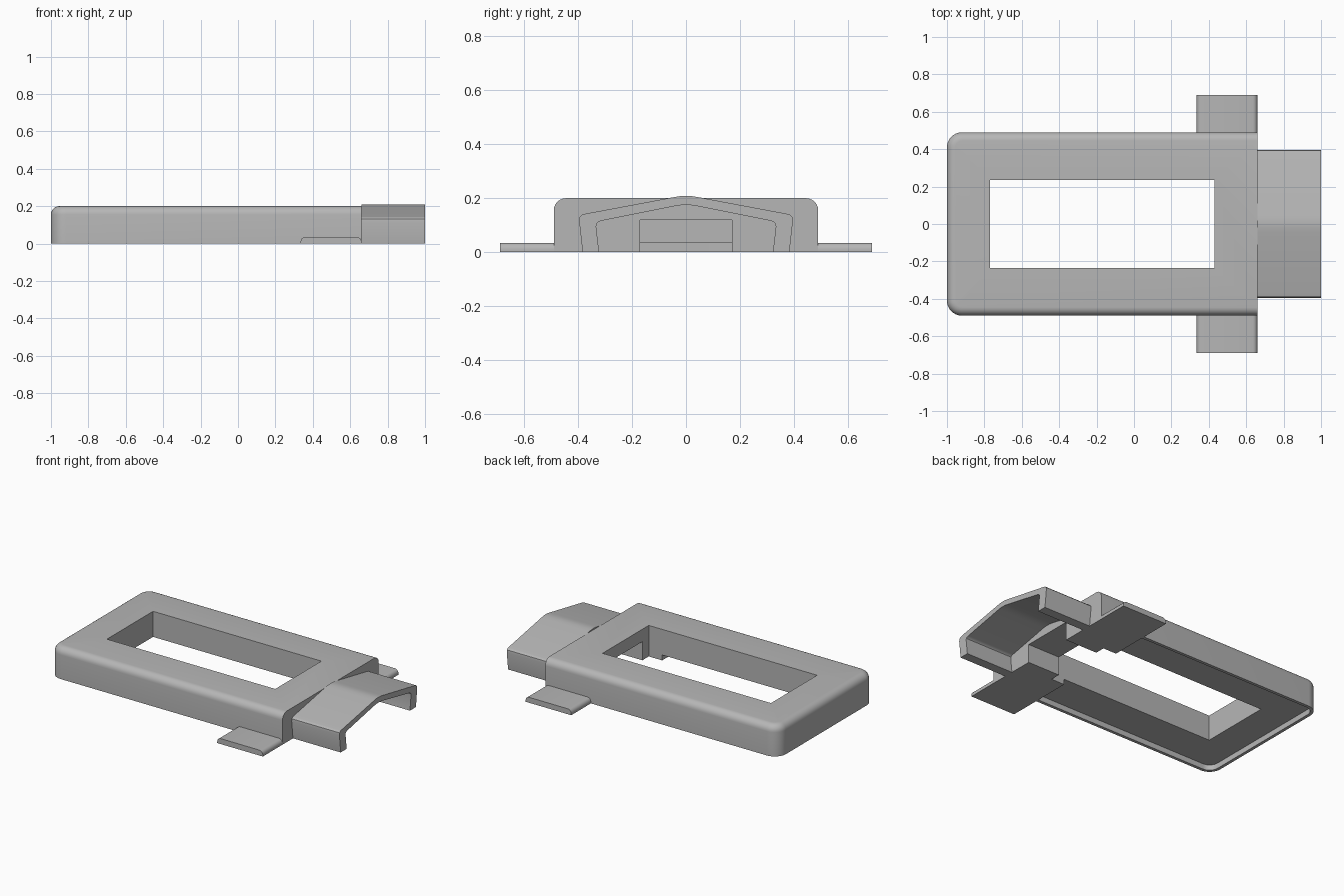
import bpy, bmesh, math
from mathutils import Vector

cube = bpy.data.objects.get("Cube")
if cube:
    bpy.data.objects.remove(cube, do_unlink=True)

GREY = (0.47, 0.47, 0.47, 1)
grey = bpy.data.materials.new("plain grey")
grey.use_nodes = True
grey.diffuse_color = GREY
grey.node_tree.nodes["Principled BSDF"].inputs["Base Color"].default_value = GREY


def add_object(name, bm):
    bmesh.ops.recalc_face_normals(bm, faces=bm.faces)
    mesh = bpy.data.meshes.new(name)
    bm.to_mesh(mesh)
    bm.free()
    mesh.materials.append(grey)
    ob = bpy.data.objects.new(name, mesh)
    bpy.context.collection.objects.link(ob)
    return ob


def box_mesh(low, high):
    bm = bmesh.new()
    bmesh.ops.create_cube(bm, size=1)
    for v in bm.verts:
        v.co = Vector([(a + b) / 2 + c * (b - a) for a, b, c in zip(low, high, v.co)])
    return bm


def round_edges(bm, rule, radius, segments=6):
    """Bevel the edges whose two end points both satisfy the rule."""
    edges = [e for e in bm.edges if all(rule(v.co) for v in e.verts)]
    bmesh.ops.bevel(bm, geom=edges, offset=radius, segments=segments,
                    profile=0.5, affect='EDGES')


def round_uprights(bm, x, radius):
    edges = [e for e in bm.edges
             if all(abs(v.co.x - x) < 1e-4 for v in e.verts)
             and abs(e.verts[0].co.z - e.verts[1].co.z) > 0.01]
    bmesh.ops.bevel(bm, geom=edges, offset=radius, segments=8,
                    profile=0.5, affect='EDGES')


def cut(target, name, bm):
    cutter = add_object(name, bm)
    cutter.hide_render = True
    mod = target.modifiers.new(name, 'BOOLEAN')
    mod.operation = 'DIFFERENCE'
    mod.solver = 'EXACT'
    mod.object = cutter
    bpy.context.view_layer.objects.active = target
    bpy.ops.object.modifier_apply(modifier=name)
    bpy.data.objects.remove(cutter, do_unlink=True)


def smooth(ob):
    bpy.ops.object.select_all(action='DESELECT')
    ob.select_set(True)
    bpy.context.view_layer.objects.active = ob
    bpy.ops.object.shade_smooth_by_angle(angle=math.radians(30))


END = 0.66      # flat end of the frame, where the hood joins
TAB_X = 0.335   # inner end of the side tabs
PLATE = 0.035   # tab thickness and depth of the underside recess

# Frame body, rounded on the closed end and along the top
bm = box_mesh((-1, -0.49, 0), (END, 0.49, 0.2))
round_uprights(bm, -1, 0.08)
top_edges = [e for e in bm.edges
             if all(v.co.z > 0.199 for v in e.verts)
             and not all(v.co.x > END - 0.001 for v in e.verts)]
bmesh.ops.bevel(bm, geom=top_edges, offset=0.045, segments=6,
                profile=0.5, affect='EDGES')
body = add_object("frame_body", bm)

# Window, thin-rimmed underside recess and cable channel
cut(body, "window_cutter", box_mesh((-0.77, -0.235, -0.1), (0.43, 0.235, 0.4)))
bm = box_mesh((-0.98, -0.47, -0.1), (TAB_X, 0.47, PLATE))
round_uprights(bm, -0.98, 0.06)
cut(body, "recess_cutter", bm)
cut(body, "channel_cutter", box_mesh((0.4, -0.17, -0.1), (0.8, 0.17, 0.12)))
smooth(body)

# Side tabs with rounded upper edges
for side, name in ((1, "left_tab"), (-1, "right_tab")):
    y0, y1 = sorted((side * 0.48, side * 0.69))
    bm = box_mesh((TAB_X, y0, 0), (END, y1, PLATE))
    for x in (TAB_X, END):
        round_edges(bm, lambda c: abs(c.x - x) < 1e-4 and c.z > PLATE - 1e-4, 0.025, 5)
    smooth(add_object(name, bm))


# Peaked hood: an open arch section extruded along x
def arch(points):
    return points + [(-y, z) for y, z in reversed(points) if y > 0]


outer = arch([(0.383, 0), (0.396, 0.115), (0.394, 0.13), (0.385, 0.139),
              (0.37, 0.143), (0.045, 0.204), (0.02, 0.208), (0, 0.209)])
inner = arch([(0.322, 0), (0.333, 0.095), (0.331, 0.106), (0.324, 0.113),
              (0.31, 0.117), (0.04, 0.171), (0.02, 0.174), (0, 0.175)])
bm = bmesh.new()
rings = [[[bm.verts.new((x, y, z)) for y, z in line] for line in (outer, inner)]
         for x in (END, 1)]
(back_out, back_in), (front_out, front_in) = rings
for a, b in ((back_out, front_out), (back_in, front_in),
             (back_out, back_in), (front_out, front_in)):
    for i in range(len(a) - 1):
        bm.faces.new((a[i], a[i + 1], b[i + 1], b[i]))
for i in (0, -1):
    bm.faces.new((back_out[i], front_out[i], front_in[i], back_in[i]))
smooth(add_object("hood", bm))
